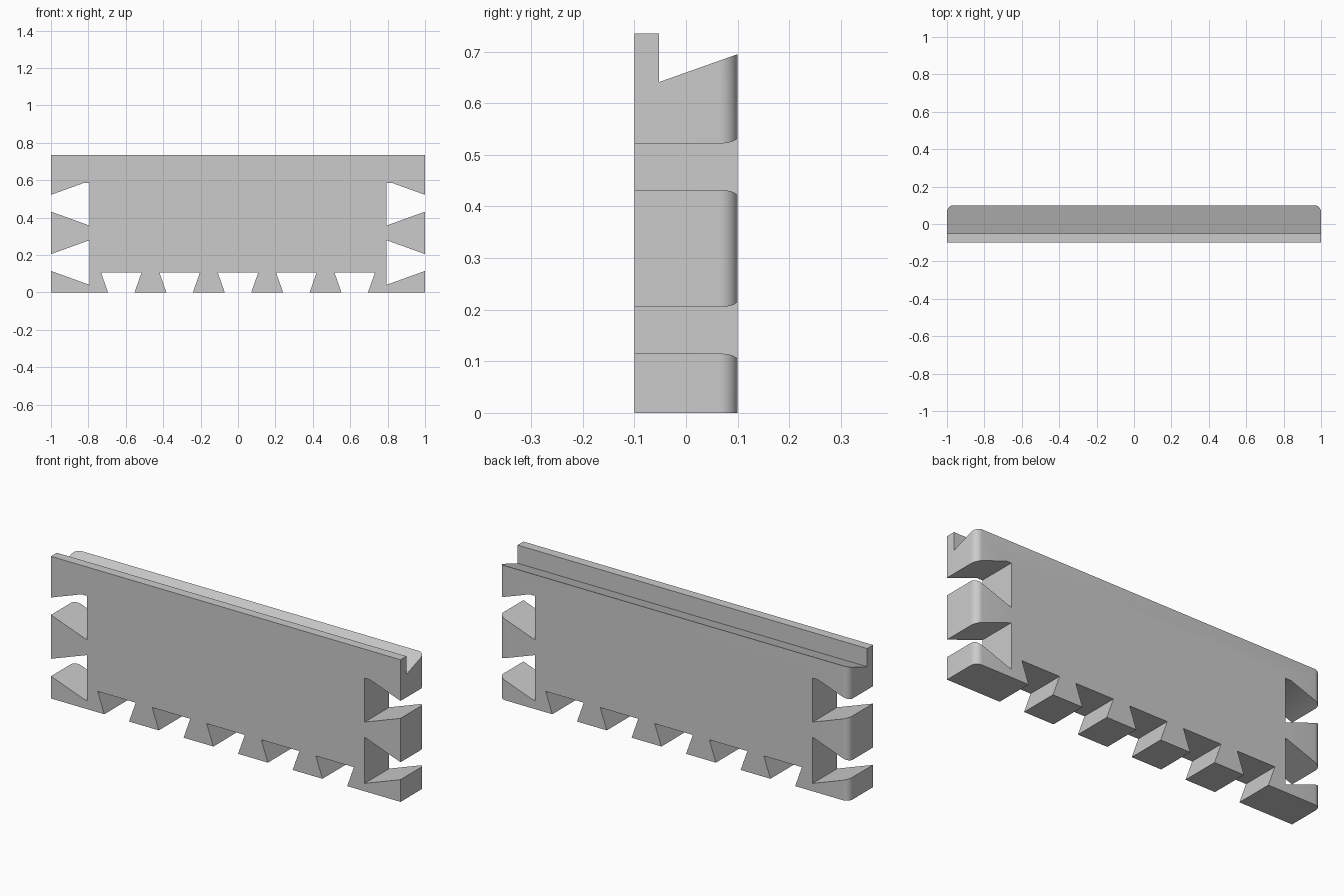
import bpy
import bmesh

if "Cube" in bpy.data.objects:
    bpy.data.objects.remove(bpy.data.objects["Cube"], do_unlink=True)

grey = bpy.data.materials.new("plain_grey")
grey.use_nodes = True
colour = (0.6, 0.6, 0.6, 1)
grey.diffuse_color = colour
grey.node_tree.nodes["Principled BSDF"].inputs["Base Color"].default_value = colour


def prism(name, points, direction):
    """Extrude a closed outline along a direction into a solid object."""
    bm = bmesh.new()
    face = bm.faces.new([bm.verts.new(p) for p in points])
    out = bmesh.ops.extrude_face_region(bm, geom=[face])
    moved = [g for g in out["geom"] if isinstance(g, bmesh.types.BMVert)]
    bmesh.ops.translate(bm, verts=moved, vec=direction)
    bmesh.ops.recalc_face_normals(bm, faces=bm.faces)
    mesh = bpy.data.meshes.new(name)
    bm.to_mesh(mesh)
    bm.free()
    mesh.materials.append(grey)
    obj = bpy.data.objects.new(name, mesh)
    bpy.context.collection.objects.link(obj)
    return obj


# Board with a front lip and a sloping top
section = [(-0.1, 0), (0.1, 0), (0.1, 0.695), (-0.052, 0.641),
           (-0.052, 0.735), (-0.1, 0.735)]
board = prism("dovetail_board", [(-1, y, z) for y, z in section], (2, 0, 0))

# Rounded upright corners at the back
bm = bmesh.new()
bm.from_mesh(board.data)
corners = [e for e in bm.edges
           if all(v.co.y > 0.09 for v in e.verts)
           and abs(e.verts[0].co.x - e.verts[1].co.x) < 0.01]
bmesh.ops.bevel(bm, geom=corners, offset=0.035, segments=8, profile=0.5,
                affect='EDGES')
bm.to_mesh(board.data)
bm.free()


def cut_slot(outline):
    """Cut a slot through the thickness of the board."""
    cutter = prism("slot_cutter", [(x, -0.2, z) for x, z in outline], (0, 0.4, 0))
    cutter.hide_render = True
    mod = board.modifiers.new("slot", 'BOOLEAN')
    mod.operation = 'DIFFERENCE'
    mod.solver = 'EXACT'
    mod.object = cutter
    bpy.context.view_layer.objects.active = board
    bpy.ops.object.modifier_apply(modifier=mod.name)
    bpy.data.objects.remove(cutter, do_unlink=True)


# Dovetail slots along the bottom, running slightly past the edge
for i in range(-2, 3):
    c = i * 0.312
    cut_slot([(c - 0.109, 0.108), (c + 0.109, 0.108),
              (c + 0.053, -0.05), (c - 0.053, -0.05)])

# Dovetail slots in both ends; the upper one has a flattened inner corner
for side in (-1, 1):
    for c, upper in ((0.16, False), (0.477, True)):
        top = [(0.825, c + 0.108), (0.795, c + 0.108)] if upper else [(0.795, c + 0.119)]
        outline = [(0.795, c - 0.119), (1.05, c - 0.027), (1.05, c + 0.027)] + top
        cut_slot([(side * x, z) for x, z in outline])

# Smooth the rounded corners while keeping the cut edges sharp
bpy.ops.object.select_all(action='DESELECT')
board.select_set(True)
bpy.context.view_layer.objects.active = board
bpy.ops.object.shade_smooth_by_angle(angle=0.35)
